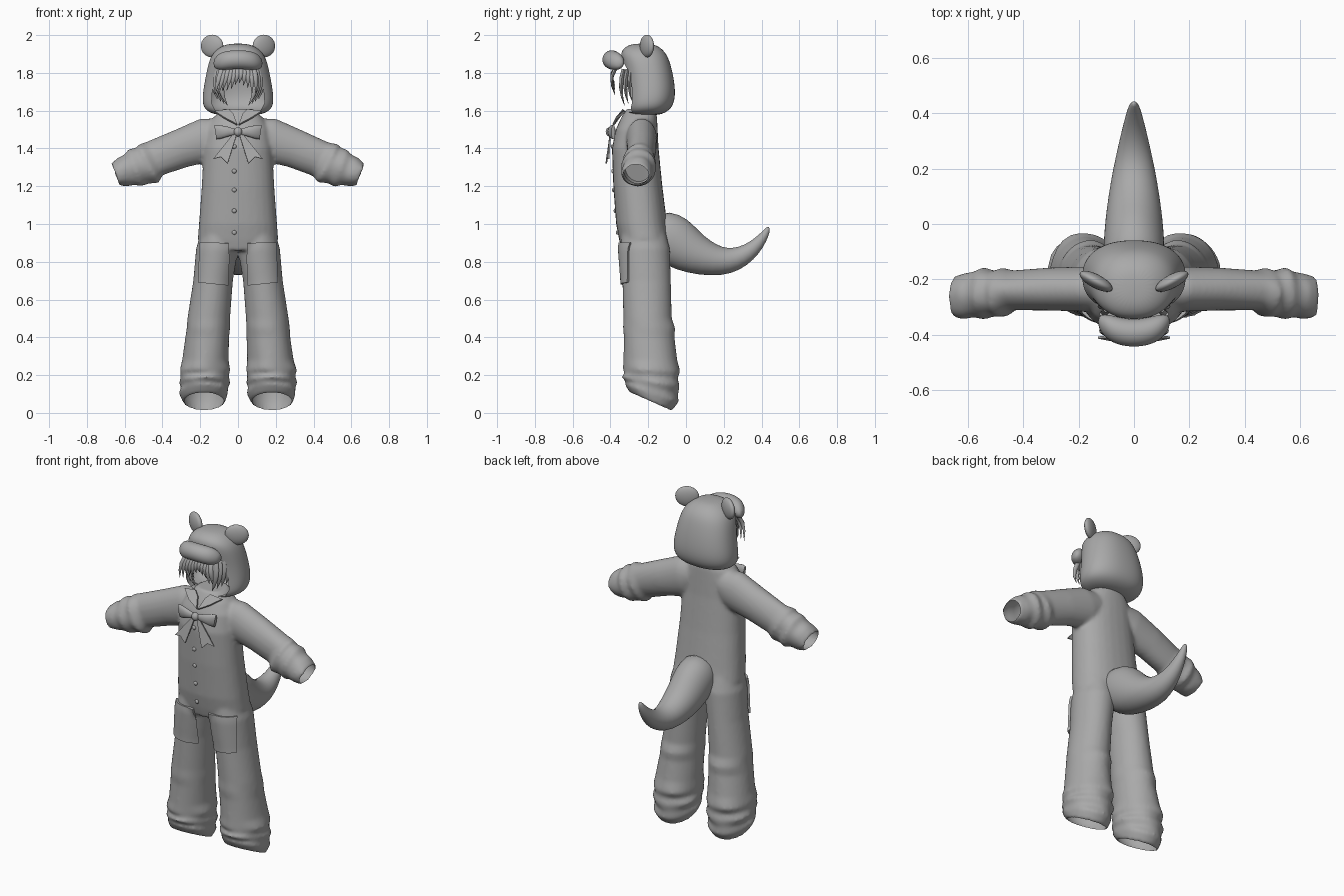
import bpy, bmesh, math, random
from mathutils import Vector as V

if "Cube" in bpy.data.objects:
    bpy.data.objects.remove(bpy.data.objects["Cube"])

random.seed(4)
grey = bpy.data.materials.new("grey_fabric")
grey.diffuse_color = (0.4, 0.4, 0.4, 1)
grey.use_nodes = True
grey.node_tree.nodes["Principled BSDF"].inputs["Base Color"].default_value = grey.diffuse_color


def finish(bm, name):
    bmesh.ops.recalc_face_normals(bm, faces=bm.faces)
    me = bpy.data.meshes.new(name)
    bm.to_mesh(me)
    bm.free()
    me.materials.append(grey)
    ob = bpy.data.objects.new(name, me)
    bpy.context.collection.objects.link(ob)
    return ob


def select(ob):
    bpy.ops.object.select_all(action='DESELECT')
    ob.select_set(True)
    bpy.context.view_layer.objects.active = ob


def modify(ob, kind, **settings):
    select(ob)
    m = ob.modifiers.new(kind.lower(), kind)
    for k, v in settings.items():
        setattr(m, k, v)
    bpy.ops.object.modifier_apply(modifier=m.name)


def smooth(ob, angle=40):
    select(ob)
    bpy.ops.object.shade_smooth_by_angle(angle=math.radians(angle))


def loft(name, rings, n=28, power=2.0):
    """Closed tube through rings of (centre, u axis, v axis, wobble)."""
    bm = bmesh.new()
    loops = []
    for i, (c, u, v, w) in enumerate(rings):
        loop = []
        for k in range(n):
            a = 2 * math.pi * k / n
            ca, sa = math.cos(a), math.sin(a)
            r = 1 + w * math.sin(3 * a + 2.1 * i) + w * 0.6 * math.sin(5 * a - 1.3 * i)
            x = math.copysign(abs(ca) ** (2 / power), ca) * r
            y = math.copysign(abs(sa) ** (2 / power), sa) * r
            loop.append(bm.verts.new(V(c) + V(u) * x + V(v) * y))
        loops.append(loop)
    for a, b in zip(loops, loops[1:]):
        for k in range(n):
            bm.faces.new((a[k], a[(k + 1) % n], b[(k + 1) % n], b[k]))
    bm.faces.new(loops[0])
    bm.faces.new(loops[-1])
    return finish(bm, name)


def level(z, cx, rx, yf, yb, slope=0, w=0):
    """Horizontal ring from its width and front and back depth."""
    ry = (yb - yf) / 2
    return ((cx, (yf + yb) / 2, z), (rx, 0, 0), (0, ry, slope * ry), w)


def tube(points, side, w=0):
    """Rings along a path of (point, side radius, other radius)."""
    out = []
    for i, (p, a, b) in enumerate(points):
        t = V(points[min(i + 1, len(points) - 1)][0]) - V(points[max(i - 1, 0)][0])
        n = t.cross(V(side)).normalized()
        out.append((p, V(side) * a, n * b, w if i > 2 else 0))
    return out


def shrink(rings, f):
    return [(c, V(u) * f, V(v) * f, 0) for c, u, v, w in rings]


def plate(name, pts, thick):
    bm = bmesh.new()
    bm.faces.new([bm.verts.new(p) for p in pts])
    ob = finish(bm, name)
    modify(ob, 'SOLIDIFY', thickness=thick, offset=0)
    return ob


def ball(name, loc, scale, rot=0):
    bpy.ops.mesh.primitive_uv_sphere_add(segments=28, ring_count=16, radius=1, location=loc, rotation=(0, 0, rot))
    ob = bpy.context.object
    ob.name = name
    ob.scale = scale
    ob.data.materials.append(grey)
    smooth(ob, 80)
    return ob


def cut(ob, cutter):
    modify(ob, 'BOOLEAN', operation='DIFFERENCE', object=cutter, solver='EXACT')
    bpy.data.objects.remove(cutter)


# Suit: torso, legs and sleeves fused into one smooth skin
parts = [loft("suit", [level(*r) for r in (
    (.86, 0, .19, -.34, -.09), (.92, 0, .213, -.355, -.088), (1.0, 0, .207, -.37, -.1),
    (1.2, 0, .192, -.385, -.125), (1.4, 0, .182, -.392, -.145), (1.5, 0, .168, -.372, -.15),
    (1.56, 0, .135, -.345, -.153), (1.61, 0, .08, -.315, -.16))], power=2.3)]
openings = []
for s in (-1, 1):
    leg = [level(z, s * cx, rx, yf, yb, sl, w) for z, cx, rx, yf, yb, sl, w in (
        (.96, .105, .09, -.34, -.11, 0, 0), (.87, .11, .112, -.35, -.085, 0, 0),
        (.7, .132, .105, -.337, -.08, 0, 0), (.5, .155, .113, -.332, -.075, 0, 0),
        (.45, .158, .115, -.335, -.058, 0, .01), (.4, .162, .116, -.33, -.062, 0, .01),
        (.28, .172, .123, -.33, -.045, 0, .01), (.225, .176, .134, -.335, -.03, -.05, .025),
        (.195, .176, .126, -.325, -.045, -.1, .02), (.165, .177, .136, -.34, -.03, -.15, .03),
        (.135, .178, .124, -.32, -.045, -.25, .02), (.105, .179, .13, -.325, -.04, -.33, .025),
        (.06, .18, .112, -.3, -.075, -.45, 0))]
    parts.append(loft("leg", leg))
    end = leg[-1]
    below = (V(end[0]) + V((0, 0, -.04)), end[1], end[2], 0)
    openings.append(loft("leg_opening", shrink(leg[6:] + [below], .93)))

    arm = tube([((s * x, y, z), a, b) for x, y, z, a, b in (
        (.09, -.235, 1.475, .075, .09), (.16, -.235, 1.447, .082, .118), (.3, -.235, 1.4, .078, .104),
        (.44, -.24, 1.345, .072, .098), (.475, -.25, 1.32, .09, .115), (.505, -.25, 1.31, .082, .1),
        (.545, -.25, 1.297, .095, .104), (.575, -.255, 1.287, .082, .084), (.61, -.26, 1.275, .083, .08),
        (.65, -.265, 1.26, .075, .062))], (0, 1, 0), .02)
    parts.append(loft("arm", arm))
    tip = arm[-1]
    beyond = (V(tip[0]) + V((s * .05, 0, -.02)), tip[1], tip[2], 0)
    openings.append(loft("sleeve_opening", shrink(arm[5:] + [beyond], .9)))
suit = parts[0]
select(suit)
for p in parts:
    p.select_set(True)
bpy.ops.object.join()
modify(suit, 'REMESH', mode='VOXEL', voxel_size=.01, use_smooth_shade=True)
modify(suit, 'SMOOTH', factor=.5, iterations=8)
for o in openings:
    cut(suit, o)
smooth(suit, 50)

# Hood: hollow shell with an arched face opening
hood_rings = [level(z, 0, rx, yf, yb) for z, rx, yf, yb in (
    (1.575, .1, -.29, -.15), (1.59, .155, -.315, -.105), (1.62, .187, -.325, -.07),
    (1.68, .19, -.318, -.054), (1.77, .174, -.322, -.063), (1.85, .158, -.338, -.082),
    (1.9, .138, -.348, -.102), (1.935, .1, -.33, -.135), (1.956, .05, -.28, -.18))]
hood = loft("hood", hood_rings, power=2.3)
modify(hood, 'SUBSURF', levels=2)
inner = shrink([((0, c[1], 1.76 + (c[2] - 1.76) * .92), u, v, w) for c, u, v, w in hood_rings], .92)
hollow = loft("hood_hollow", inner, power=2.3)
modify(hollow, 'SUBSURF', levels=2)
cut(hood, hollow)
arch = [(.115, 1.592), (.14, 1.64), (.136, 1.7), (.122, 1.77), (.1, 1.82), (.06, 1.86), (0, 1.873)]
arch += [(-x, z) for x, z in arch[-2::-1]]
bm = bmesh.new()
face = bm.faces.new([bm.verts.new((x, -.6, z)) for x, z in arch])
ext = bmesh.ops.extrude_face_region(bm, geom=[face])
bmesh.ops.translate(bm, vec=(0, .36, 0), verts=[g for g in ext['geom'] if isinstance(g, bmesh.types.BMVert)])
cut(hood, finish(bm, "face_opening"))
smooth(hood)

# Hood muzzle: drooping sausage across the brow
path = []
for i in range(17):
    t = -1 + i / 8
    r = .05 * max(.12, 1 - abs(t) ** 5) ** .5
    path.append(((.13 * t, -.393 + .04 * t * t, 1.87 - .02 * t * t), r, r))
muzzle = loft("muzzle", [(p, (0, a, 0), (0, 0, b), 0) for p, a, b in path])
modify(muzzle, 'SUBSURF', levels=1)
smooth(muzzle, 70)

# Ears
for s in (-1, 1):
    ball("ear", (s * .137, -.207, 1.942), (.066, .025, .06), s * math.radians(28))

# Hair: fringe strands and side locks
def strand(root, mid, tip, r):
    pts = [V(root).lerp(V(mid), t).lerp(V(mid).lerp(V(tip), t), t) for t in (0, .25, .5, .75, 1)]
    sizes = (.9, 1, .85, .5, .05)
    smooth(loft("hair_strand", tube([(p, r * f, r * f * .6) for p, f in zip(pts, sizes)], (1, 0, 0)), 8), 60)


for i in range(11):
    x = -.1 + .02 * i
    tip = 1.69 + .05 * (1 - abs(x) / .1) + random.uniform(-.02, .02)
    strand((x * .7, -.345, 1.85), (x, -.425, 1.79), (x * 1.1 - .015, -.375, tip), .017)
for s in (-1, 1):
    for k in range(4):
        strand((s * (.08 + .012 * k), -.33 + .02 * k, 1.82), (s * (.115 + .006 * k), -.36 + .025 * k, 1.72),
               (s * (.055 + .018 * k), -.325 + .02 * k, 1.625 + .012 * k), .02)

# Tail: tapered upward curl
tail = loft("tail", tube([((0, y, z), a, b) for y, z, a, b in (
    (-.19, .985, .1, .1), (-.1, .94, .112, .135), (-.03, .885, .108, .13), (.05, .838, .1, .108),
    (.15, .805, .085, .083), (.23, .803, .069, .069), (.3, .828, .053, .054), (.36, .872, .038, .04),
    (.405, .925, .026, .027), (.43, .965, .016, .016), (.437, .985, .006, .006))], (1, 0, 0)))
modify(tail, 'SUBSURF', levels=1)
smooth(tail, 70)

# Pockets wrapped over the front of the legs
for s in (-1, 1):
    bm = bmesh.new()
    bmesh.ops.create_grid(bm, x_segments=14, y_segments=14, size=1)
    for v in bm.verts:
        a, b = (v.co.x + 1) / 2, (v.co.y + 1) / 2
        v.co = (s * (.05 + .145 * a + .008 * (1 - b)), -.6, .675 + .225 * b + .015 * a * (1 - b))
    pocket = finish(bm, "pocket")
    modify(pocket, 'SHRINKWRAP', target=suit, wrap_method='PROJECT', use_project_y=True,
           use_positive_direction=True, use_negative_direction=False)
    modify(pocket, 'SOLIDIFY', thickness=.024, offset=0)
    smooth(pocket)

# Buttons
for z, y in ((1.41, -.39), (1.28, -.387), (1.18, -.383), (1.07, -.375), (.955, -.363)):
    ball("button", (-.02, y, z), (.012, .008, .012))

# Bow: knot, loops and notched ribbon ends
ball("bow_knot", (0, -.405, 1.488), (.022, .02, .024))
for s in (-1, 1):
    loop = loft("bow_loop", [((s * x, y, z), (0, a, 0), (s * .15 * b, 0, b), 0) for x, y, z, a, b in (
        (.01, -.4, 1.488, .008, .014), (.05, -.4, 1.49, .016, .025), (.095, -.392, 1.488, .02, .036),
        (.12, -.385, 1.486, .01, .038))], 16)
    smooth(loop)
    plate("bow_ribbon", [(s * .005, -.4, 1.48), (s * .03, -.4, 1.47), (s * .13, -.41, 1.345),
                         (s * .09, -.418, 1.355), (s * .055, -.422, 1.32)], .008)
    # Collar flaps
    plate("collar", [(s * .004, -.385, 1.525), (s * .07, -.368, 1.56), (s * .125, -.325, 1.595),
                     (s * .05, -.33, 1.605), (s * .025, -.345, 1.58)], .012)
